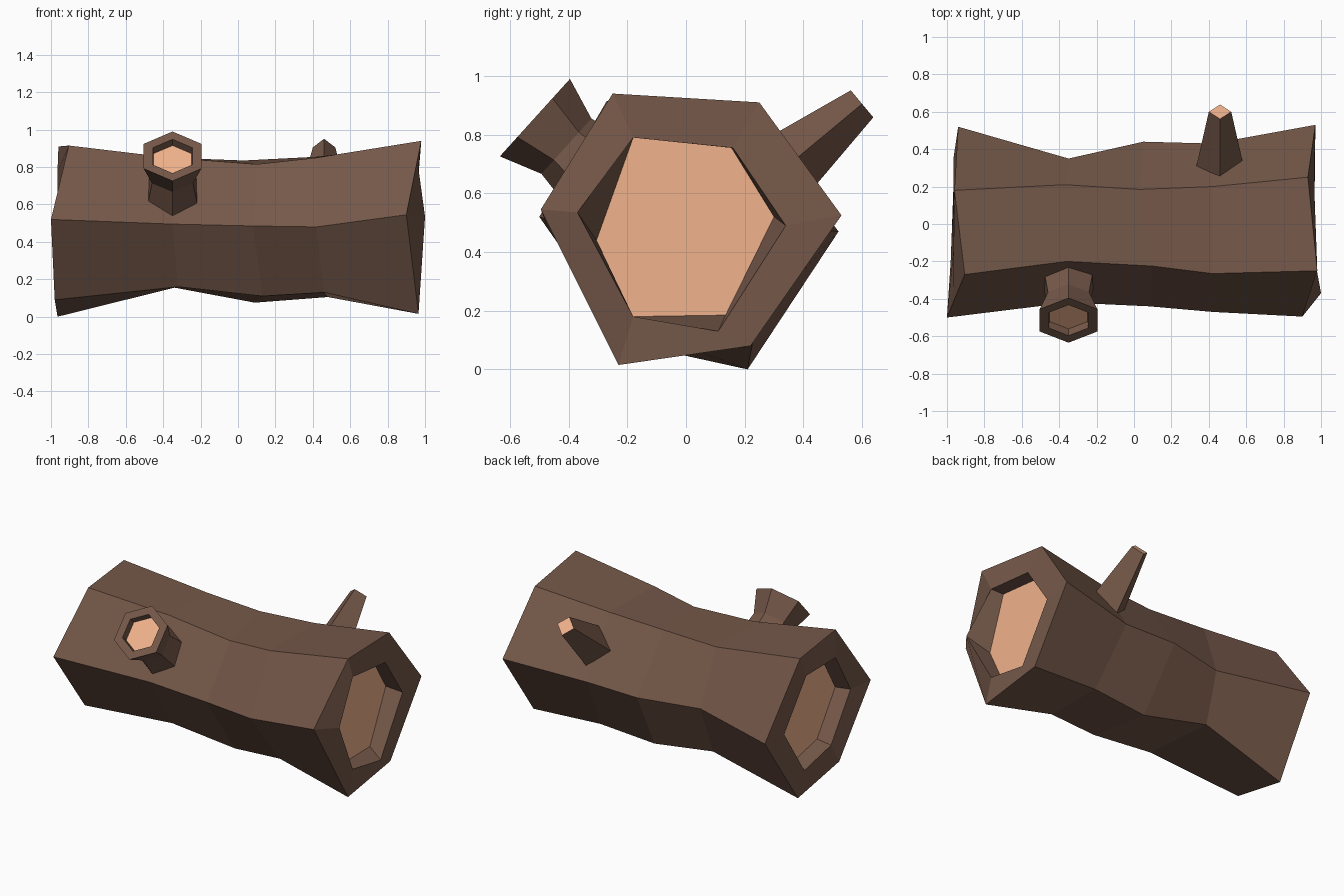
import bpy, bmesh, math
from mathutils import Vector

if "Cube" in bpy.data.objects:
    bpy.data.objects.remove(bpy.data.objects["Cube"])


def material(name, color):
    m = bpy.data.materials.new(name)
    m.diffuse_color = color
    m.use_nodes = True
    m.node_tree.nodes["Principled BSDF"].inputs["Base Color"].default_value = m.diffuse_color
    return m


BARK = material("bark", (0.178, 0.098, 0.067, 1))
WOOD = material("cut_wood", (0.88, 0.45, 0.265, 1))


def loft(name, rings, wood_start=False):
    """Skin matching rings and close both ends; the last cap is cut wood."""
    bm = bmesh.new()
    loops = [[bm.verts.new(p) for p in ring] for ring in rings]
    n = len(loops[0])
    for a, b in zip(loops, loops[1:]):
        for i in range(n):
            j = (i + 1) % n
            bm.faces.new((a[i], a[j], b[j], b[i]))
    bm.faces.new(loops[0]).material_index = int(wood_start)
    bm.faces.new(loops[-1]).material_index = 1
    bmesh.ops.recalc_face_normals(bm, faces=bm.faces)
    me = bpy.data.meshes.new(name)
    bm.to_mesh(me)
    bm.free()
    me.materials.append(BARK)
    me.materials.append(WOOD)
    ob = bpy.data.objects.new(name, me)
    bpy.context.collection.objects.link(ob)
    return ob


def stub(name, sides, origin, direction, steps):
    """Branch of stacked polygons: steps are (distance, radius) along the axis."""
    o, d = Vector(origin), Vector(direction).normalized()
    side = Vector((1, 0, 0))
    up = d.cross(side)
    rings = []
    for dist, r in steps:
        angles = [2 * math.pi * i / sides for i in range(sides)]
        rings.append([o + d * dist + r * (up * math.cos(a) + side * math.sin(a))
                      for a in angles])
    return loft(name, rings)


# Trunk: six uneven ridges, each running from the left end to the right end
ridges = [
    [(-.905, -.27, .915), (-.36, -.20, .85), (.10, -.225, .815), (.42, -.265, .85), (.98, -.25, .94)],
    [(-.96, .18, .91), (-.37, .21, .84), (.03, .185, .835), (.42, .20, .855), (.93, .25, .91)],
    [(-.94, .52, .47), (-.35, .35, .48), (.05, .44, .48), (.42, .43, .48), (.97, .53, .525)],
    [(-.965, .21, 0), (-.365, .24, .16), (.09, .20, .075), (.48, .21, .105), (.96, .22, .08)],
    [(-.98, -.20, .09), (-.32, -.23, .16), (.13, -.22, .11), (.46, -.22, .13), (.965, -.23, .015)],
    [(-1, -.50, .52), (-.35, -.42, .495), (.08, -.44, .485), (.42, -.47, .48), (.90, -.495, .545)],
]
rings = [list(r) for r in zip(*ridges)]

# Recessed ends: inner rim, then the sunken cut face
rim = [(-.18, .79), (.16, .755), (.34, .49), (.11, .13), (-.18, .18), (-.37, .535)]
cut = [(-.18, .79), (.155, .755), (.30, .52), (.135, .185), (-.18, .18), (-.305, .44)]
right_rim = [(1.0 if y < -.3 else .965, y, z) for y, z in rim]
right_cut = [(.87, y, z) for y, z in cut]


def shrink(ring, x, f):
    return [(x, y * f, .49 + (z - .49) * f) for _, y, z in ring]


left_rim = shrink(rings[0], -.965, .68)
left_cut = shrink(rings[0], -.87, .63)
loft("log_trunk", [left_cut, left_rim] + rings + [right_rim, right_cut], wood_start=True)

# Hollow six-sided stub on the front
stub("front_stub", 6, (-.35, -.515, .858), (0, -.74, .67),
     [(-.31, .155), (-.145, .127), (0, .178), (0, .122), (-.045, .118)])

# Tapered four-sided twig on the back
stub("back_twig", 4, (.46, .60, .905), (0, .77, .64), [(-.41, .132), (0, .06)])
